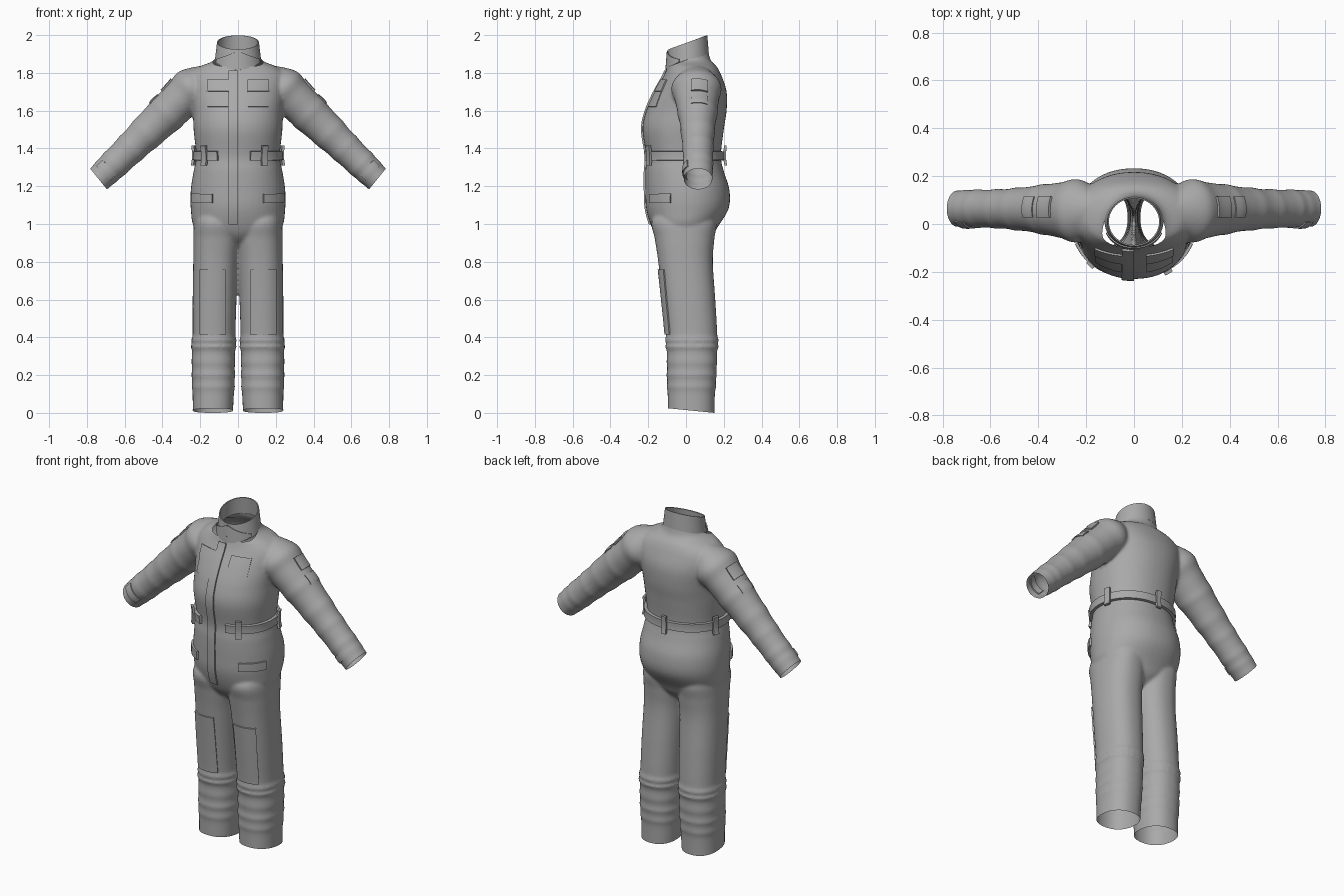
import bpy, bmesh, math
from mathutils import Vector, Matrix
from mathutils.bvhtree import BVHTree

if "Cube" in bpy.data.objects:
    bpy.data.objects.remove(bpy.data.objects["Cube"])

cloth = bpy.data.materials.new("grey_cloth")
cloth.use_nodes = True
GREY = (0.4, 0.4, 0.4, 1)
cloth.diffuse_color = GREY
cloth.node_tree.nodes["Principled BSDF"].inputs["Base Color"].default_value = GREY


def add_object(name, bm):
    mesh = bpy.data.meshes.new(name)
    bm.to_mesh(mesh)
    bm.free()
    mesh.materials.append(cloth)
    obj = bpy.data.objects.new(name, mesh)
    bpy.context.collection.objects.link(obj)
    return obj


def bake(obj):
    """Apply all modifiers."""
    deps = bpy.context.evaluated_depsgraph_get()
    mesh = bpy.data.meshes.new_from_object(obj.evaluated_get(deps))
    obj.modifiers.clear()
    obj.data = mesh


def shade(obj, angle):
    bpy.ops.object.select_all(action='DESELECT')
    obj.select_set(True)
    bpy.context.view_layer.objects.active = obj
    bpy.ops.object.shade_smooth_by_angle(angle=math.radians(angle))


def refine(rows, steps=10):
    """Smooth curve through section rows."""
    out = []
    for i in range(len(rows) - 1):
        a, b = rows[max(i - 1, 0)], rows[i]
        c, d = rows[i + 1], rows[min(i + 2, len(rows) - 1)]
        for k in range(steps):
            t = k / steps
            out.append([q + 0.5 * t * (r - p + t * (2*p - 5*q + 4*r - s + t * (3*(q - r) + s - p)))
                        for p, q, r, s in zip(a, b, c, d)])
    return out + [list(rows[-1])]


def loft(bm, rows, matrix=Matrix(), bumps=(), power=2.0, n=48):
    """Closed tube through rows of (height, x0, x1, y0, y1)."""
    rings = []
    for z, x0, x1, y0, y1 in refine(rows):
        swell = sum(h * math.exp(-((z - c) / w) ** 2) for c, h, w in bumps)
        ring = []
        for i in range(n):
            a = math.tau * i / n
            c, s = math.cos(a), math.sin(a)
            x = math.copysign(abs(c) ** (2 / power), c) * ((x1 - x0) / 2 + swell)
            y = math.copysign(abs(s) ** (2 / power), s) * ((y1 - y0) / 2 + swell)
            ring.append(bm.verts.new(matrix @ Vector(((x0 + x1) / 2 + x, (y0 + y1) / 2 + y, z))))
        rings.append(ring)
    for lo, hi in zip(rings, rings[1:]):
        for i in range(n):
            j = (i + 1) % n
            bm.faces.new((lo[i], lo[j], hi[j], hi[i]))
    bm.faces.new(rings[0][::-1])
    bm.faces.new(rings[-1])


# Suit body: torso, legs and sleeves fused into one skin
torso_rows = [(.86, .05, -.06, .06), (.92, .14, -.14, .13), (.98, .23, -.18, .165),
              (1.08, .25, -.21, .225), (1.18, .25, -.215, .23), (1.28, .235, -.215, .2),
              (1.36, .222, -.21, .185), (1.5, .235, -.23, .2), (1.6, .24, -.21, .215),
              (1.7, .255, -.165, .215), (1.78, .26, -.12, .19), (1.83, .21, -.1, .165),
              (1.87, .125, -.095, .13), (1.95, .1, -.09, .11)]
leg_rows = [(-.04, .03, .24, -.095, .15), (.1, .022, .24, -.097, .153),
            (.3, .017, .243, -.1, .163), (.42, .014, .24, -.107, .165),
            (.6, .008, .24, -.125, .155), (.8, 0, .237, -.147, .142),
            (.92, -.01, .236, -.165, .15), (1.02, 0, .23, -.18, .16), (1.1, .04, .2, -.1, .1)]
leg_bumps = [(.385, .009, .011), (.35, .009, .011), (.27, .004, .02), (.2, .006, .018), (.14, .005, .018)]
arm_rows = [(-.2, .05, 0, .12), (-.09, .113, -.075, .185), (0, .107, -.06, .175),
            (.15, .1, -.037, .16), (.3, .088, -.022, .147), (.45, .08, -.015, .143),
            (.615, .071, -.012, .14), (.7, .07, -.012, .14)]
arm_bumps = [(.12, .004, .025), (.27, .004, .03), (.38, .003, .02), (.5, .004, .02), (.56, .003, .015)]
ARM_DIR, ARM_OUT = Vector((.72, 0, -.694)), Vector((.694, 0, .72))
ARM_START = Vector((.295, 0, 1.665))
arm_frame = Matrix.Translation(ARM_START) @ Matrix((ARM_OUT, (0, 1, 0), ARM_DIR)).transposed().to_4x4()

bm = bmesh.new()
loft(bm, [(z, -w, w, f, b) for z, w, f, b in torso_rows], power=2.15)
for side in (1, -1):
    flip = Matrix.Diagonal((side, 1, 1, 1))
    loft(bm, leg_rows, flip, leg_bumps, power=2.3)
    loft(bm, [(s, -r, r, f, b) for s, r, f, b in arm_rows], flip @ arm_frame, arm_bumps)
bmesh.ops.recalc_face_normals(bm, faces=bm.faces)
body = add_object("suit_body", bm)
remesh = body.modifiers.new("fuse", 'REMESH')
remesh.mode = 'VOXEL'
remesh.voxel_size = 0.009
relax = body.modifiers.new("relax", 'SMOOTH')
relax.factor = 0.5
relax.iterations = 4
bake(body)

# Open the neck, cuffs and hems
bm = bmesh.new()
bm.from_mesh(body.data)


def trim(region, point, normal):
    faces = [f for f in bm.faces if region(f.calc_center_median())]
    geom = set(faces)
    for f in faces:
        geom.update(f.verts)
        geom.update(f.edges)
    bmesh.ops.bisect_plane(bm, geom=list(geom), plane_co=point, plane_no=normal, clear_outer=True)


trim(lambda c: c.z > 1.7, (0, 0, 1.868), (0, -.37, 1))
trim(lambda c: c.z < .1, (0, .15, 0), (0, -.1, -1))
for side in (1, -1):
    trim(lambda c: c.x * side > .5, (.738 * side, 0, 1.238), (.777 * side, 0, -.63))
tree = BVHTree.FromBMesh(bm)
bm.to_mesh(body.data)
bm.free()
body.data.materials.clear()
body.data.materials.append(cloth)
shade(body, 60)


def sheet(name, point, nu, nv, thick):
    """Thin cloth panel over a point(u, v) surface."""
    bm = bmesh.new()
    grid = [[bm.verts.new(point(i / nu, j / nv)) for j in range(nv + 1)] for i in range(nu + 1)]
    for i in range(nu):
        for j in range(nv):
            bm.faces.new((grid[i][j], grid[i + 1][j], grid[i + 1][j + 1], grid[i][j + 1]))
    bmesh.ops.remove_doubles(bm, verts=bm.verts, dist=1e-5)
    bmesh.ops.recalc_face_normals(bm, faces=bm.faces)
    obj = add_object(name, bm)
    solid = obj.modifiers.new("thickness", 'SOLIDIFY')
    solid.thickness = thick
    solid.offset = 0
    bake(obj)
    shade(obj, 40)


def cast(origin, direction):
    hit = tree.ray_cast(origin, direction)[0]
    return hit if hit else tree.find_nearest(origin + direction)[0]


def laid(name, corner, u_vec, v_vec, direction, thick, nu=10, nv=10):
    """Panel projected onto the suit along a direction."""
    corner, u_vec, v_vec, direction = map(Vector, (corner, u_vec, v_vec, direction))
    sheet(name, lambda u, v: cast(corner + u_vec * u + v_vec * v, direction), nu, nv, thick)


def front(name, x0, x1, z0, z1, thick, nv=10):
    laid(name, (x0, -1, z0), (x1 - x0, 0, 0), (0, 0, z1 - z0), (0, 1, 0), thick, nv=nv)


def wrap(name, a0, a1, z0, z1, thick, lift=0, nu=8):
    """Panel wrapped around the waist; angle 0 faces front, positive to +x."""
    def point(u, v):
        a = a0 + (a1 - a0) * u
        d = Vector((math.sin(a), -math.cos(a), 0))
        return cast(Vector((0, 0, z0 + (z1 - z0) * v)), d) + d * lift
    sheet(name, point, nu, 4, thick)


# Front placket
front("front_placket", -.05, 0, 1.0, 1.81, .018, nv=50)

# Belt and its loops
wrap("belt", .3, math.tau - .5, 1.337, 1.385, .022, .006, nu=80)
for name, angle in (("front_left", .62), ("front_right", -.82), ("side_left", 1.8),
                    ("side_right", -1.8), ("back", math.pi)):
    wrap(name + "_belt_loop", angle - .07, angle + .07, 1.31, 1.415, .014, .02, nu=4)

# Pockets, knee patches, sleeve patches and cuff tabs
for side, label in ((1, "left_"), (-1, "right_")):
    front(label + "chest_pocket", .052 * side, .16 * side, 1.62, 1.75, .008)
    front(label + "chest_pocket_flap", .05 * side, .162 * side, 1.7, 1.762, .016)
    wrap(label + "hip_pocket_flap", .62 * side, 1.25 * side, 1.112, 1.16, .024)
    front(label + "knee_patch", .068 * side, .198 * side, .415, .76, .016, nv=24)
    for part, s0, s1, thick in (("upper", -.03, .05, .018), ("lower", .08, .14, .01)):
        corner = ARM_START + ARM_OUT + ARM_DIR * s0
        along, inward = ARM_DIR * (s1 - s0), -ARM_OUT
        for vec in (corner, along, inward):
            vec.x *= side
        corner.y = .028
        laid(label + part + "_sleeve_patch", corner, (0, .085, 0), along, inward, thick)
    tab = ARM_START + ARM_DIR * .53 - ARM_OUT * .045
    laid(label + "cuff_tab", (tab.x * side, -1, tab.z), (ARM_OUT.x * .1 * side, 0, ARM_OUT.z * .1),
         (ARM_DIR.x * .045 * side, 0, ARM_DIR.z * .045), (0, 1, 0), .012)


# Stand-up collar with two overlapping front points
def collar_point(a, t, lift=0):
    y = .01 - math.cos(a) * (.108 - .008 * t + lift)
    return Vector((math.sin(a) * (.12 - .012 * t + lift), y, 1.858 + .37 * y + .1 * t))


sheet("collar", lambda u, v: collar_point(math.tau * u, v), 48, 6, .006)
for side, label in ((1, "left"), (-1, "right")):
    sheet(label + "_collar_point",
          lambda u, v: collar_point(1.15 * u * side, (.16 * u - .04) + v * (1 - .84 * u), .008),
          12, 6, .006)
